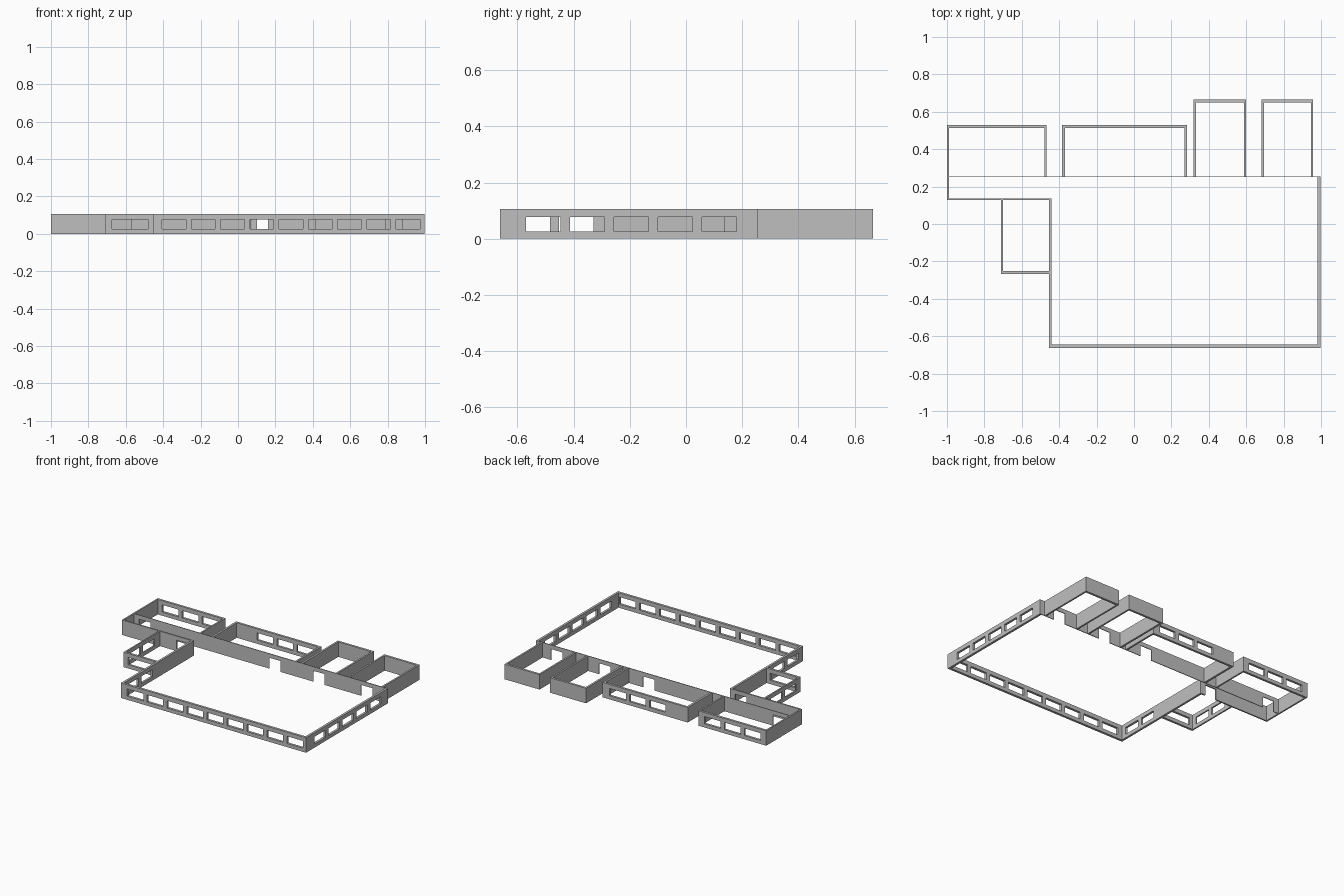
import bpy, bmesh
from mathutils import Vector

if "Cube" in bpy.data.objects:
    bpy.data.objects.remove(bpy.data.objects["Cube"], do_unlink=True)

HEIGHT = 0.106
SILL, HEAD = 0.026, 0.077
WIN, PITCH = 0.127, 0.1565
DOOR = 0.09

grey = bpy.data.materials.new("plaster_grey")
grey.use_nodes = True
grey.diffuse_color = (0.52, 0.52, 0.52, 1)
grey.node_tree.nodes["Principled BSDF"].inputs["Base Color"].default_value = (0.52, 0.52, 0.52, 1)


def windows(first, count, width=WIN):
    """Row of evenly spaced windows as (start, end, bottom, top)."""
    return [(first + i * PITCH, first + i * PITCH + width, SILL, HEAD) for i in range(count)]


def doors(*starts):
    return [(s, s + DOOR, 0, HEAD) for s in starts]


def wall(name, axis, start, end, near, far, openings=()):
    """Wall running along an axis from start to end, with its thickness from near to far."""
    us = sorted({start, end, *(v for o in openings for v in o[:2])})
    zs = sorted({0, HEIGHT, *(v for o in openings for v in o[2:])})
    place = (lambda u, t, z: Vector((u, t, z))) if axis == "x" else (lambda u, t, z: Vector((t, u, z)))
    bm = bmesh.new()
    grid = {(u, z): bm.verts.new(place(u, near, z)) for u in us for z in zs}
    for u0, u1 in zip(us, us[1:]):
        for z0, z1 in zip(zs, zs[1:]):
            cu, cz = (u0 + u1) / 2, (z0 + z1) / 2
            if not any(a < cu < b and c < cz < d for a, b, c, d in openings):
                bm.faces.new([grid[k] for k in ((u0, z0), (u1, z0), (u1, z1), (u0, z1))])
    loose = [v for v in bm.verts if not v.link_faces]
    bmesh.ops.delete(bm, geom=loose, context="VERTS")
    # Give the pierced sheet its thickness
    ext = bmesh.ops.extrude_face_region(bm, geom=bm.faces[:], use_keep_orig=True)
    moved = [g for g in ext["geom"] if isinstance(g, bmesh.types.BMVert)]
    bmesh.ops.translate(bm, verts=moved, vec=place(0, far - near, 0))
    bmesh.ops.recalc_face_normals(bm, faces=bm.faces[:])
    mesh = bpy.data.meshes.new(name)
    bm.to_mesh(mesh)
    bm.free()
    mesh.materials.append(grey)
    bpy.context.collection.objects.link(bpy.data.objects.new(name, mesh))


# Main hall
wall("hall_front_wall", "x", -0.455, 0.997, -0.662, -0.645, windows(-0.406, 9))
wall("hall_right_wall", "y", -0.645, 0.25, 0.981, 0.997, windows(-0.569, 5, 0.123))
wall("hall_left_wall", "y", -0.645, 0.127, -0.455, -0.44, windows(-0.608, 2, 0.123))
wall("long_dividing_wall", "x", -1, 0.997, 0.25, 0.255, doors(-0.95, 0.07, 0.415, 0.79))

# Corridor on the left
wall("corridor_front_wall", "x", -1, -0.44, 0.127, 0.137, doors(-0.57))
wall("corridor_end_wall", "y", 0.137, 0.25, -1, -0.989)

# Small front annex
wall("annex_front_wall", "x", -0.71, -0.455, -0.268, -0.252, [(-0.674, -0.481, SILL, HEAD)])
wall("annex_left_wall", "y", -0.252, 0.127, -0.71, -0.7, windows(-0.22, 2))

# Rear rooms: name, left, right, back, side thicknesses, back windows
rooms = [
    ("rear_room_a", -1, -0.468, 0.53, 0.011, 0.011, windows(-0.955, 3)),
    ("rear_room_b", -0.385, 0.283, 0.53, 0.015, 0.013, windows(-0.212, 3)),
    ("rear_room_c", 0.317, 0.6, 0.666, 0.014, 0.012, ()),
    ("rear_room_d", 0.682, 0.958, 0.666, 0.012, 0.012, ()),
]
for name, left, right, back, tl, tr, wins in rooms:
    wall(name + "_back_wall", "x", left, right, back - 0.016, back, wins)
    wall(name + "_left_wall", "y", 0.255, back - 0.016, left, left + tl)
    wall(name + "_right_wall", "y", 0.255, back - 0.016, right - tr, right)
